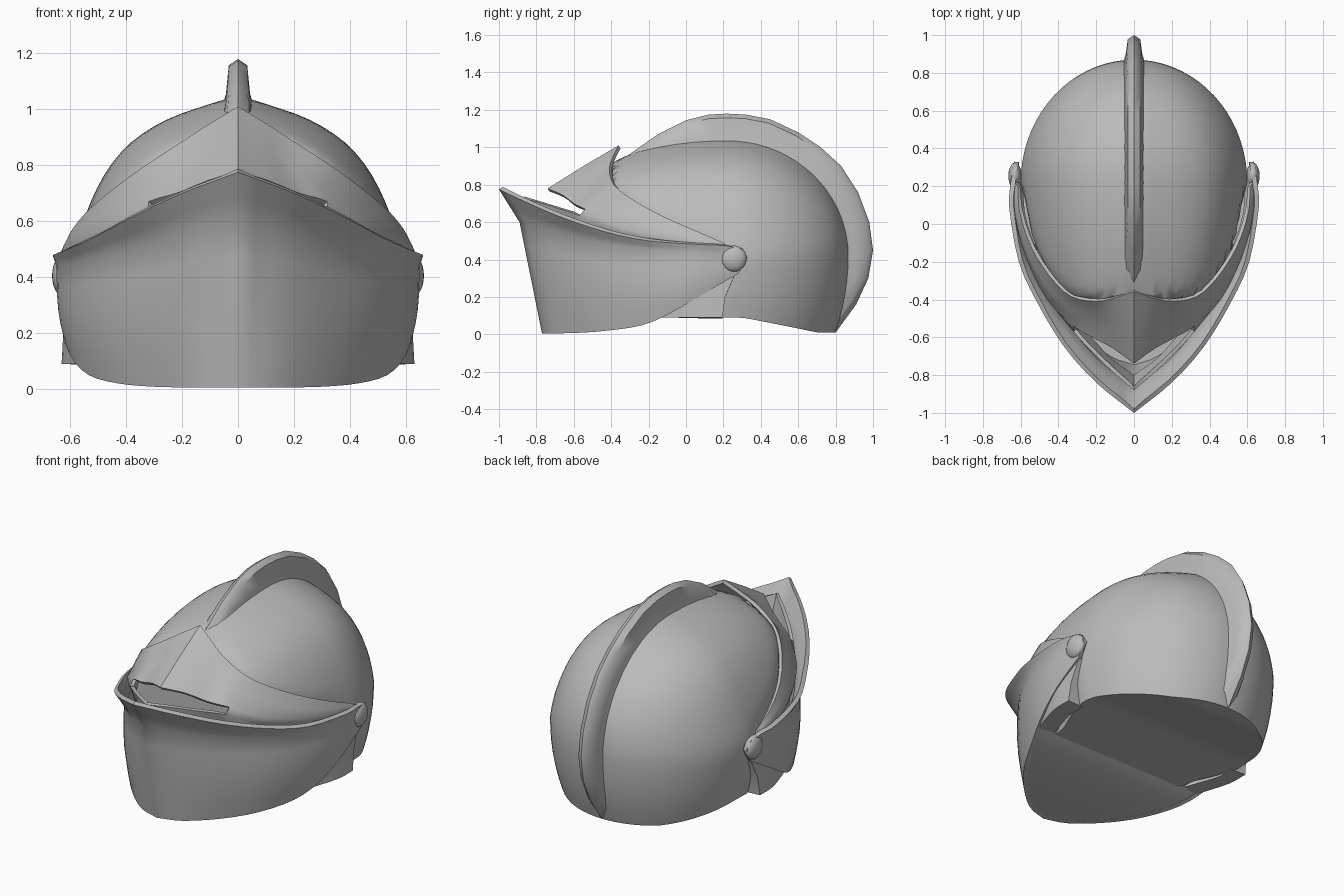
import bpy, bmesh, math
from mathutils import Vector

if "Cube" in bpy.data.objects:
    bpy.data.objects.remove(bpy.data.objects["Cube"])

steel = bpy.data.materials.new("grey steel")
steel.diffuse_color = (0.5, 0.5, 0.5, 1)
steel.use_nodes = True
steel.node_tree.nodes["Principled BSDF"].inputs["Base Color"].default_value = steel.diffuse_color


def finish(name, bm, angle=40, mirror=False, thick=0):
    me = bpy.data.meshes.new(name)
    bm.to_mesh(me)
    bm.free()
    ob = bpy.data.objects.new(name, me)
    bpy.context.collection.objects.link(ob)
    me.materials.append(steel)
    if mirror:
        m = ob.modifiers.new("Mirror", 'MIRROR')
        m.use_clip = True
    if thick:
        s = ob.modifiers.new("Solidify", 'SOLIDIFY')
        s.thickness = thick
        s.offset = -1
    bpy.ops.object.select_all(action='DESELECT')
    bpy.context.view_layer.objects.active = ob
    ob.select_set(True)
    for mod in list(ob.modifiers):
        bpy.ops.object.modifier_apply(modifier=mod.name)
    bpy.ops.object.shade_smooth_by_angle(angle=math.radians(angle))
    return ob


def spline(pts, n):
    """Catmull-Rom resample of a point row."""
    p = [Vector(q) for q in pts]
    p = [2 * p[0] - p[1]] + p + [2 * p[-1] - p[-2]]
    out = []
    for i in range(1, len(p) - 2):
        a, b, c, d = p[i - 1:i + 3]
        for k in range(n):
            t = k / n
            out.append(0.5 * (2 * b + (c - a) * t + (2 * a - 5 * b + 4 * c - d) * t * t
                              + (3 * b - a - 3 * c + d) * t ** 3))
    return out + [p[-2]]


def grid(rows, skip=lambda i, j: False):
    bm = bmesh.new()
    v = [[bm.verts.new(p) for p in r] for r in rows]
    for i in range(len(v) - 1):
        for j in range(len(v[0]) - 1):
            if not skip(i, j):
                bm.faces.new((v[i][j], v[i + 1][j], v[i + 1][j + 1], v[i][j + 1]))
    return bm


# skull: ellipsoid with a long front tucked under the visor, rising to the crest
CY, CZ, TOP, LOW, BACK, FRONT, WIDE = 0.22, 0.42, 0.60, 0.90, 0.65, 1.10, 0.60
N = 72


def clamp01(t):
    return max(0, min(1, t))


def skull_point(a, r, z):
    y = CY + r * math.cos(a) * (BACK if math.cos(a) > 0 else FRONT)
    x = WIDE * r * math.sin(a)
    rim = 0.56 - 0.28 * y + 1.1 * y * y
    x *= 1 - 0.15 * clamp01((rim - z) / 0.15) * clamp01((0.2 - y) / 0.25)
    if z > CZ:
        h = (z - CZ) / TOP
        x *= 1 - 0.035 * math.sin(math.pi * min(1, h * 1.3))
        z += 0.022 * h * math.exp(-(x / 0.1) ** 2) * clamp01((y + 0.5) / 0.3)
    return (x, max(y, -0.395), z)


bm = bmesh.new()
rings = []
for k in range(1, 25):
    ring = []
    for j in range(N):
        a = 2 * math.pi * j / N
        if k <= 18:
            t = math.pi / 2 * k / 18
            r, z = math.sin(t), CZ + TOP * math.cos(t)
        else:
            zb = 0.09 - 0.08 * clamp01((CY + 0.6 * math.cos(a) - 0.3) / 0.42)
            z = CZ + (zb - CZ) * (k - 18) / 6
            r = math.sqrt(1 - ((CZ - z) / LOW) ** 2)
        ring.append(bm.verts.new(skull_point(a, r, z)))
    rings.append(ring)
apex = bm.verts.new((0, CY, CZ + TOP + 0.022))
for j in range(N):
    j2 = (j + 1) % N
    bm.faces.new((apex, rings[0][j], rings[0][j2]))
    for a, b in zip(rings, rings[1:]):
        bm.faces.new((a[j], b[j], b[j2], a[j2]))
last = rings[-1]
for j in range(N // 2):  # underside strips
    q = [last[j], last[j + 1], last[N - j - 1], last[(N - j) % N]]
    bm.faces.new(list(dict.fromkeys(q)))
bmesh.ops.recalc_face_normals(bm, faces=bm.faces)
finish("skull", bm)

# crest: blade running over the skull from brow to nape
outline = [(-.385, .905), (-.30, .965), (-.15, 1.07), (0, 1.145), (.12, 1.175), (.22, 1.18),
           (.32, 1.175), (.45, 1.15), (.6, 1.08), (.72, 1.0), (.83, .9), (.92, .76),
           (.98, .6), (1.0, .45), (.975, .3), (.91, .16), (.8, .01)]
cols = []
c = Vector((0, CY, CZ))
for y, z in outline:
    d = Vector((0, y - CY, z - CZ))
    L = d.length
    d.normalize()
    a = BACK if d.y > 0 else FRONT
    b = TOP if d.z > 0 else LOW
    base = 0.97 / math.sqrt((d.y / a) ** 2 + (d.z / b) ** 2)
    low = min(base, L - 0.03)
    shape = [(-.058, low), (-.043, min(base + .055, L - .027)), (-.033, L - .022), (0, L),
             (.033, L - .022), (.043, min(base + .055, L - .027)), (.058, low)]
    cols.append([c + d * r + Vector((x, 0, 0)) for x, r in shape])
bm = grid(cols)
bmesh.ops.holes_fill(bm, edges=bm.edges)
bmesh.ops.recalc_face_normals(bm, faces=bm.faces)
finish("crest", bm, 50)

# bevor: keeled lower face plate with flared lip
S = 3
lip = [(0, -1.0, .775), (.2, -.84, .70), (.37, -.65, .62), (.51, -.42, .545),
       (.61, -.2, .50), (.66, .08, .48), (.655, .2, .475), (.64, .30, .46)]
neck = [(0, -.89, .60), (.18, -.76, .56), (.35, -.57, .51), (.50, -.36, .47),
        (.595, -.16, .45), (.645, .06, .44), (.645, .2, .43), (.635, .33, .41)]
hem = [(0, -.77, .005), (.14, -.72, .005), (.30, -.58, .008), (.43, -.42, .02),
       (.535, -.23, .05), (.60, -.07, .12), (.63, .1, .22), (.63, .28, .325)]
lip, neck, hem = spline(lip, S), spline(neck, S), spline(hem, S)
rows = [lip, [a.lerp(b, .5) for a, b in zip(lip, neck)], neck]
for k in range(1, 6):
    t = k / 5
    row = []
    for a, b in zip(neck, hem):
        p = a.lerp(b, t)
        bulge = 0.02 * math.sin(math.pi * t) * clamp01(p.x / 0.3) * clamp01((.3 - p.y) / .4)
        row.append(p + Vector((p.x, p.y - .1, 0)).normalized() * bulge)
    rows.append(row)
finish("bevor", grid(rows), 65, True, .025)

# bevor floor: strips closing the underside
edge = [p + Vector((0, 0, .004)) for p in hem[:5 * S + 1]]
finish("bevor_floor", grid([edge, [Vector((0, p.y, p.z)) for p in edge]]), 10, True)

# visor: peaked brow plate with an eye slit
brow = [(0, -.36, 1.01), (.1, -.39, .95), (.2, -.41, .885), (.33, -.385, .80),
        (.44, -.285, .72), (.545, -.12, .63), (.605, .06, .55), (.615, .2, .49)]
cheek = [(0, -.54, .905), (.09, -.52, .865), (.18, -.49, .80), (.30, -.47, .735),
         (.44, -.355, .655), (.56, -.165, .575), (.62, .05, .52), (.63, .22, .475)]
slit_top = [(0, -.74, .78), (.11, -.66, .745), (.22, -.60, .70), (.32, -.54, .67),
            (.46, -.40, .59), (.57, -.18, .53), (.63, .04, .495), (.635, .22, .46)]
slit_low = [(0, -.88, .73), (.11, -.785, .705), (.22, -.68, .672), (.32, -.57, .635),
            (.455, -.395, .55), (.565, -.175, .50), (.625, .045, .47), (.63, .23, .44)]
tuck = [(0, -.82, .56), (.13, -.73, .54), (.24, -.61, .52), (.34, -.49, .49),
        (.43, -.33, .46), (.53, -.14, .44), (.595, .06, .42), (.60, .25, .39)]
rows = [spline(r, S) for r in (brow, cheek, slit_top, slit_low, tuck)]
finish("visor", grid(rows, lambda i, j: i == 2 and j < 3 * S), 40, True, .02)

# cheek plates: solid flanges hanging below the hinge
rows = [[(.58, -.12, .35), (.615, .1, .36), (.615, .27, .34)],
        [(.57, -.12, .2), (.62, .06, .2), (.625, .21, .2)],
        [(.56, -.15, .09), (.625, .06, .09), (.63, .195, .09)]]
finish("cheek_plate", grid([spline(r, S) for r in rows]), 40, True, .1)

# hinge rivets
for side, label in ((1, "right"), (-1, "left")):
    bm = bmesh.new()
    bmesh.ops.create_uvsphere(bm, u_segments=20, v_segments=12, radius=1)
    for v in bm.verts:
        v.co = (v.co.x * .035 + side * .63, v.co.y * .07 + .255, v.co.z * .07 + .405)
    finish("hinge_rivet_" + label, bm)
